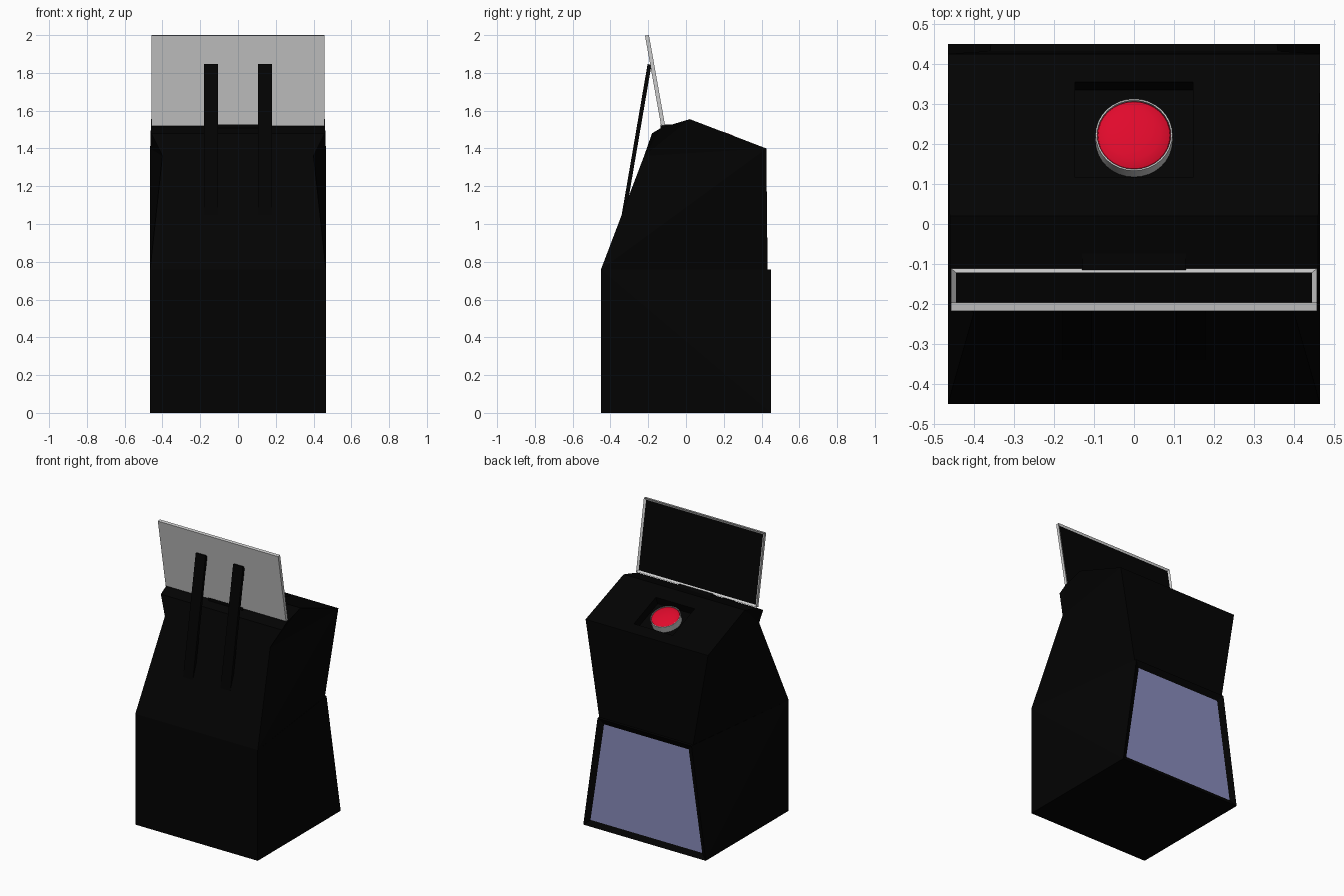
import bpy, bmesh, math
from mathutils import Matrix, Vector

if "Cube" in bpy.data.objects:
    bpy.data.objects.remove(bpy.data.objects["Cube"])


def material(name, rgb):
    m = bpy.data.materials.new(name)
    m.diffuse_color = (*rgb, 1)
    m.use_nodes = True
    m.node_tree.nodes["Principled BSDF"].inputs["Base Color"].default_value = m.diffuse_color
    return m


black = material("black_shell", (0.0008, 0.0008, 0.0008))
red = material("red_button", (0.75, 0.003, 0.025))
blue = material("blue_panel", (0.25, 0.26, 0.5))


def finish(name, bm, mats=(), matrix=None):
    bmesh.ops.recalc_face_normals(bm, faces=bm.faces)
    mesh = bpy.data.meshes.new(name)
    bm.to_mesh(mesh)
    bm.free()
    for m in mats:
        mesh.materials.append(m)
    ob = bpy.data.objects.new(name, mesh)
    if matrix:
        ob.matrix_world = matrix
    bpy.context.collection.objects.link(ob)
    return ob


def box(name, size, mats=(), matrix=None):
    bm = bmesh.new()
    bmesh.ops.create_cube(bm, size=1, matrix=Matrix.Diagonal((*size, 1)))
    return finish(name, bm, mats, matrix)


def lathe(name, profile, mats=(), matrix=None, n=32):
    bm = bmesh.new()
    vs = [bm.verts.new((r, 0, z)) for r, z in profile]
    es = [bm.edges.new(p) for p in zip(vs, vs[1:])]
    bmesh.ops.spin(bm, geom=vs + es, cent=(0, 0, 0), axis=(0, 0, 1),
                   angle=2 * math.pi, steps=n)
    bmesh.ops.remove_doubles(bm, verts=bm.verts, dist=1e-5)
    return finish(name, bm, mats, matrix)


# Body: side outline as (half width, y, z), pinched at the neck and back waist
outline = [(.465, -.45, 0), (.465, -.45, .76), (.40, -.222, 1.36),
           (.46, -.18, 1.48), (.46, -.13, 1.51), (.46, .02, 1.555),
           (.465, .425, 1.40), (.357, .432, .76), (.357, .45, .76),
           (.465, .45, 0)]
n = len(outline)
bm = bmesh.new()
left = [bm.verts.new((-x, y, z)) for x, y, z in outline]
right = [bm.verts.new(p) for p in outline]
strips = [bm.faces.new((left[i], right[i], right[(i + 1) % n], left[(i + 1) % n]))
          for i in range(n)]
# Sides: upper triangles fan from the neck, lower ones from the front corner
fans = [(2, i, i + 1) for i in (3, 4, 5)] + [(2, 6, 1)] + \
       [(1, i, (i + 1) % n) for i in (6, 7, 8, 9)]
for side in (left, right):
    for tri in fans:
        bm.faces.new([side[i] for i in tri])
bmesh.ops.recalc_face_normals(bm, faces=bm.faces)
# Recessed coloured panel on the lower back
panel = strips[8]
bmesh.ops.inset_region(bm, faces=[panel], thickness=.054, depth=-.02)
panel.material_index = 1
body = finish("body", bm, (black, blue))

# Button recess cut square to the sloping top
slope = Matrix.Translation((0, .235, 1.4717)) @ Matrix.Rotation(-math.atan2(.155, .405), 4, 'X')
cutter = box("recess_cutter", (.295, .255, .11), (black,), slope)
cutter.hide_render = True
mod = body.modifiers.new("recess", 'BOOLEAN')
mod.operation = 'DIFFERENCE'
mod.solver = 'EXACT'
mod.object = cutter
bpy.context.view_layer.objects.active = body
bpy.ops.object.modifier_apply(modifier="recess")
bpy.data.objects.remove(cutter)

# Button collar and domed red button
seat = slope @ Matrix.Translation((0, -.009, -.055))
collar = lathe("button_collar", [(.096, 0), (.096, .045), (.092, .045), (.092, 0), (.096, 0)], (), seat)
dome = [(.092 * math.cos(a), .037 + .021 * math.sin(a))
        for a in (math.pi / 2 * i / 6 for i in range(7))]
button = lathe("button", [(0, 0), (.092, 0)] + dome, (red,), seat)
for ob in (collar, button):
    bpy.ops.object.select_all(action='DESELECT')
    ob.select_set(True)
    bpy.context.view_layer.objects.active = ob
    bpy.ops.object.shade_smooth_by_angle()

# Tilted lid: grey tray with a dark inset on its rear face
lean = math.atan2(.086, .482)
lid_at = Matrix.Translation((0, -.164, 1.76)) @ Matrix.Rotation(lean, 4, 'X')
bm = bmesh.new()
bmesh.ops.create_cube(bm, size=1, matrix=Matrix.Diagonal((.914, .021, .485, 1)))
rear = max(bm.faces, key=lambda f: f.calc_center_median().y)
bmesh.ops.inset_region(bm, faces=[rear], thickness=.018, depth=0)
bmesh.ops.translate(bm, verts=rear.verts, vec=(0, -.008, 0))
rear.material_index = 1
lid = finish("lid", bm, (material("grey_lid", (.6, .6, .6)), black), lid_at)

# Hinge block under the lid
box("hinge", (.26, .07, .03), (black,), Matrix.Translation((0, -.10, 1.512)))

# Two struts propping the lid
low, high = Vector((-.333, 1.03)), Vector((-.193, 1.845))
mid, d = (low + high) / 2, high - low
for name, sx in (("left_strut", -1), ("right_strut", 1)):
    box(name, (.074, .021, d.length), (black,),
        Matrix.Translation((sx * .142, mid.x, mid.y)) @ Matrix.Rotation(-math.atan2(d.x, d.y), 4, 'X'))
